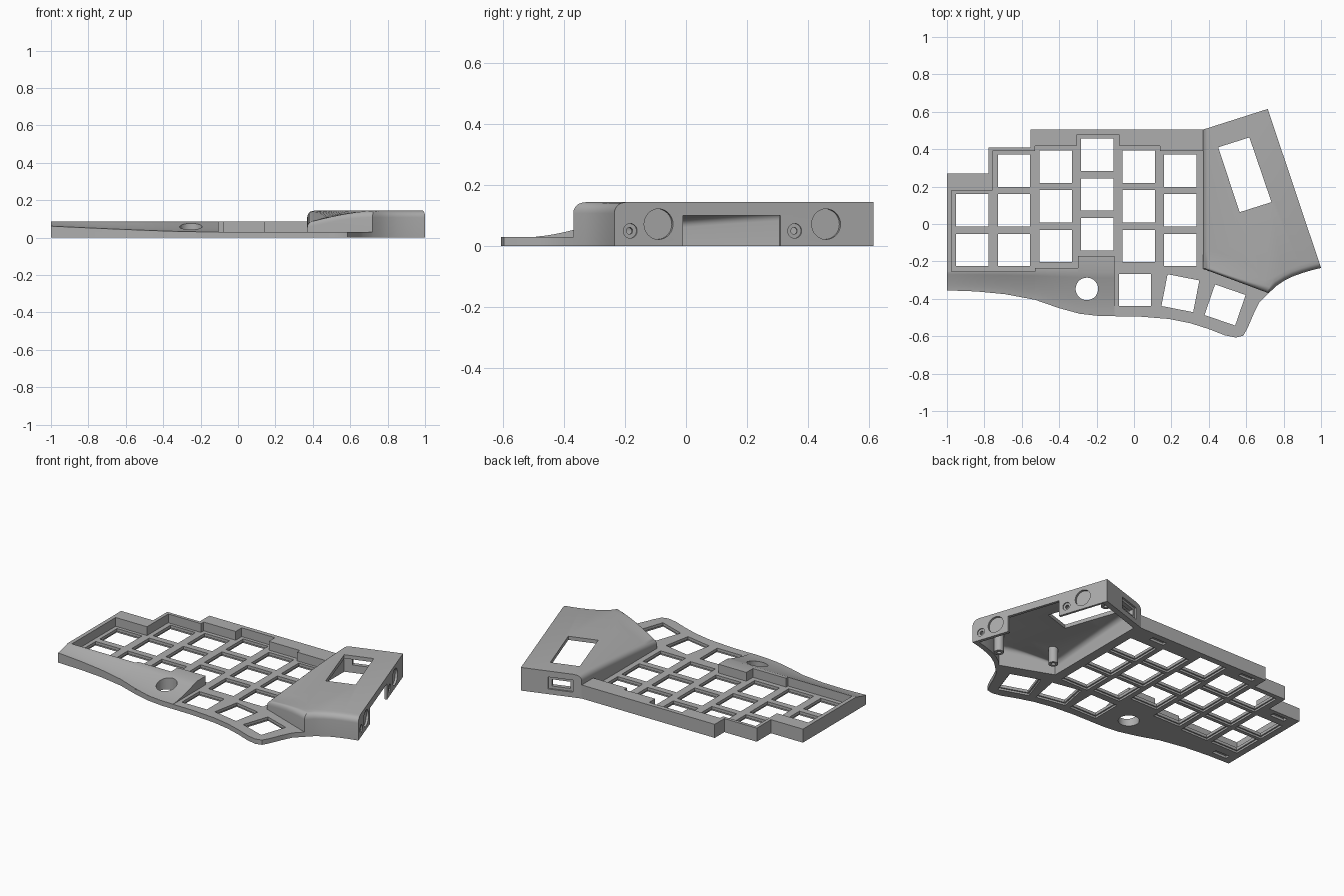
import bpy, bmesh, math
from mathutils import Matrix, Vector

if "Cube" in bpy.data.objects:
    bpy.data.objects.remove(bpy.data.objects["Cube"])

grey = bpy.data.materials.new("plain grey")
grey.use_nodes = True
grey.diffuse_color = (0.42, 0.42, 0.42, 1)
grey.node_tree.nodes["Principled BSDF"].inputs["Base Color"].default_value = (0.42, 0.42, 0.42, 1)


def finish(name, bm):
    bmesh.ops.recalc_face_normals(bm, faces=bm.faces)
    mesh = bpy.data.meshes.new(name)
    bm.to_mesh(mesh)
    bm.free()
    mesh.materials.append(grey)
    ob = bpy.data.objects.new(name, mesh)
    bpy.context.collection.objects.link(ob)
    return ob


def prism(name, outline, z0, z1):
    bm = bmesh.new()
    low = [bm.verts.new((x, y, z0)) for x, y in outline]
    high = [bm.verts.new((x, y, z1)) for x, y in outline]
    bm.faces.new(low)
    bm.faces.new(high)
    for i in range(len(low)):
        j = (i + 1) % len(low)
        bm.faces.new((low[i], low[j], high[j], high[i]))
    return finish(name, bm)


def boxes(name, items, size):
    """Boxes of one size at (x, y, z, degrees about z)."""
    bm = bmesh.new()
    for x, y, z, turn in items:
        m = Matrix.Translation((x, y, z)) @ Matrix.Rotation(math.radians(turn), 4, 'Z')
        bmesh.ops.create_cube(bm, size=1, matrix=m @ Matrix.Diagonal((*size, 1)))
    return finish(name, bm)


def rods(name, places, radius, depth, axis=(0, 0, 1), sides=32):
    bm = bmesh.new()
    rot = Vector(axis).to_track_quat('Z', 'Y').to_matrix().to_4x4()
    for p in places:
        bmesh.ops.create_cone(bm, cap_ends=True, segments=sides, radius1=radius,
                              radius2=radius, depth=depth, matrix=Matrix.Translation(p) @ rot)
    return finish(name, bm)


def cut(ob, cutter, keep=False):
    bpy.context.view_layer.objects.active = ob
    mod = ob.modifiers.new("cut", 'BOOLEAN')
    mod.operation, mod.solver, mod.object = 'DIFFERENCE', 'EXACT', cutter
    bpy.ops.object.modifier_apply(modifier=mod.name)
    if not keep:
        bpy.data.objects.remove(cutter)


def lerp(a, b, t):
    return Vector(a).lerp(Vector(b), t)


# Shared outlines
front = [(-1, -.355), (-.85, -.36), (-.69, -.375), (-.53, -.405), (-.4, -.45), (-.29, -.48),
         (-.185, -.492), (.03, -.495), (.19, -.508), (.3, -.53), (.395, -.56), (.485, -.595),
         (.545, -.607), (.585, -.597), (.61, -.55), (.64, -.48), (.67, -.42), (.72, -.37)]
back = [(.37, .505), (-.553, .505), (-.553, .41), (-.778, .41), (-.778, .27), (-1, .27)]
recess = [(-.975, -.253), (-.975, .18), (-.757, .18), (-.757, .39), (-.53, .39), (-.53, .417),
          (-.308, .417), (-.308, .477), (-.078, .477), (-.078, .417), (.138, .417),
          (.138, .39), (.37, .39)]

# Switch plate with key openings
plate = prism("switch_plate", front + [(.37, -.24)] + back, 0, .03)
keys = [(.005, -.353, 0, 0), (.248, -.37, 0, -11), (.487, -.433, 0, -19)]
lowest = [-.139, -.139, -.118, -.054, -.118, -.139]
for col, y in enumerate(lowest):
    for row in range(2 if col == 0 else 3):
        keys.append((-.864 + .2224 * col, y + .212 * row, 0, 0))
cut(plate, boxes("key_cutter", keys, (.173, .173, .2)))
cut(plate, boxes("pocket_cutter", keys, (.19, .19, .024)))
slots = [(.2, .45, 0, 0), (-.45, .46, 0, 0), (-.88, .23, 0, 0), (-.9, -.305, 0, 0)]
cut(plate, boxes("slot_cutter", slots, (.1, .03, .03)))

# Raised rim around the back and left
rim = prism("rim", back + [(-1, -.253)] + recess, .03, .085)

# Sloping front apron
steps = [(-.53, -.253, -.235), (-.3, -.235, -.17)]


def front_y(x):
    for (x0, y0), (x1, y1) in zip(front, front[1:]):
        if x0 <= x <= x1:
            return y0 + (y1 - y0) * (x - x0) / (x1 - x0)


columns = [(x, -.253 if x < -.53 else -.235 if x < -.3 else -.17)
           for x in [-1 + .0525 * i for i in range(17)] + [-.105]]
for x, ya, yb in steps:
    columns += [(x - .0005, ya), (x + .0005, yb)]
columns.sort()
bm = bmesh.new()
grid = []
for x, y_in in columns:
    y_out = front_y(x)
    edge = .031 + .03 * max(0, (-.25 - x) / .75) ** 1.2
    pts = [(y_in, .03), (y_in, .085)]
    for i in range(9):
        s = 1 - i / 8
        pts.append((y_out + (-.258 - y_out) * s, edge + (.085 - edge) * s ** 1.4))
    pts.append((y_out, .03))
    grid.append([bm.verts.new((x, y, z)) for y, z in pts])
for a, b in zip(grid, grid[1:]):
    for i in range(len(a)):
        j = (i + 1) % len(a)
        bm.faces.new((a[i], a[j], b[j], b[i]))
bm.faces.new(grid[0])
bm.faces.new(grid[-1])
apron = finish("front_apron", bm)
hole = rods("round_cutter", [(-.252, -.347, .05)], .06, .3, sides=48)
cut(plate, hole, keep=True)
cut(apron, hole)


# Electronics housing: swept rounded wall, ramp and flat top
def housing_shell(name, base, fit=Matrix()):
    path = []
    for i in range(9):
        t = i / 8
        path.append((lerp((.37, .505), (.37, -.24), t), lerp((.42, .521), (.6, -.2), t),
                     .143 - .055 * t ** 1.3))
    for i in range(1, 7):
        t = i / 6
        path.append((lerp((.37, -.24), (.72, -.37), t), lerp((.6, -.2), (.725, -.325), t),
                     .088 + .055 * math.sin(t * math.pi / 2)))
    for x, y in [(.76, -.332), (.805, -.302), (.85, -.28), (.9, -.262), (.95, -.247)]:
        path.append((Vector((x, y)), Vector((x - .012, y + .042)), .143))
    path.append((Vector((1, -.235)), Vector((.986, -.193)), .143))
    bm = bmesh.new()
    r = .035
    cols = []
    for p, crease, e in path:
        d = (crease - p).normalized()
        pts = [(*p, base)]
        for k in range(7):
            a = k / 6 * math.pi / 2
            pts.append((*(p + d * r * (1 - math.cos(a))), e - r + r * math.sin(a)))
        pts.append((*crease, .145))
        cols.append([bm.verts.new(fit @ Vector(q)) for q in pts])
    c0, c1 = [bm.verts.new(fit @ Vector((.715, .615, z))) for z in (base, .145)]
    for a, b in zip(cols, cols[1:]):
        for i in range(len(a) - 1):
            bm.faces.new((a[i], a[i + 1], b[i + 1], b[i]))
    bm.faces.new([c[-1] for c in cols] + [c1])
    bm.faces.new([c[0] for c in cols] + [c0])
    bm.faces.new(cols[0] + [c1, c0])
    bm.faces.new(cols[-1] + [c1, c0])
    return finish(name, bm)


housing = housing_shell("housing", 0)
mid = Vector((.7, .1, 0))
shrink = (Matrix.Translation(mid) @ Matrix.Diagonal((.9, .93, .84, 1))
          @ Matrix.Translation(-mid))
cut(housing, housing_shell("cavity_cutter", -.05, shrink))
cut(housing, prism("window_cutter", [(.45, .41), (.617, .463), (.735, .117), (.565, .063)], .05, .3))

# Side wall openings
out = Vector((.85, .285, 0)).normalized()


def on_side(y, z):
    return Vector((.715 + .285 * (.615 - y) / .85, y, z))


wall_turn = math.degrees(math.atan2(.85, -.285))
cut(housing, boxes("notch_cutter", [(*on_side(.15, .025), wall_turn)], (.338, .16, .15)))
cut(housing, rods("dish_cutter", [on_side(y, .072) for y in (-.09, .46)], .05, .026, out))
cut(housing, rods("screw_cutter", [on_side(y, .05) for y in (-.183, .357)], .024, .014, out))
cut(housing, rods("bore_cutter", [on_side(y, .05) for y in (-.183, .357)], .011, .1, out))

# Cable port in the back wall
port_turn = math.degrees(math.atan2(.11, .345))
cut(housing, boxes("port_recess_cutter", [(.49, .543, .07, port_turn)], (.15, .02, .075)))
cut(housing, boxes("port_cutter", [(.49, .543, .07, port_turn)], (.11, .2, .042)))

# Screw posts inside the housing
posts = rods("screw_posts", [(.49, -.13, .055), (.8, -.24, .065), (.67, .55, .065)], .028, .11)
cut(posts, rods("post_bore_cutter", [(.49, -.13, 0), (.8, -.24, 0), (.67, .55, 0)], .012, .1))

for ob in (plate, rim, apron, housing, posts):
    bpy.ops.object.select_all(action='DESELECT')
    ob.select_set(True)
    bpy.context.view_layer.objects.active = ob
    bpy.ops.object.shade_smooth_by_angle(angle=math.radians(30))
